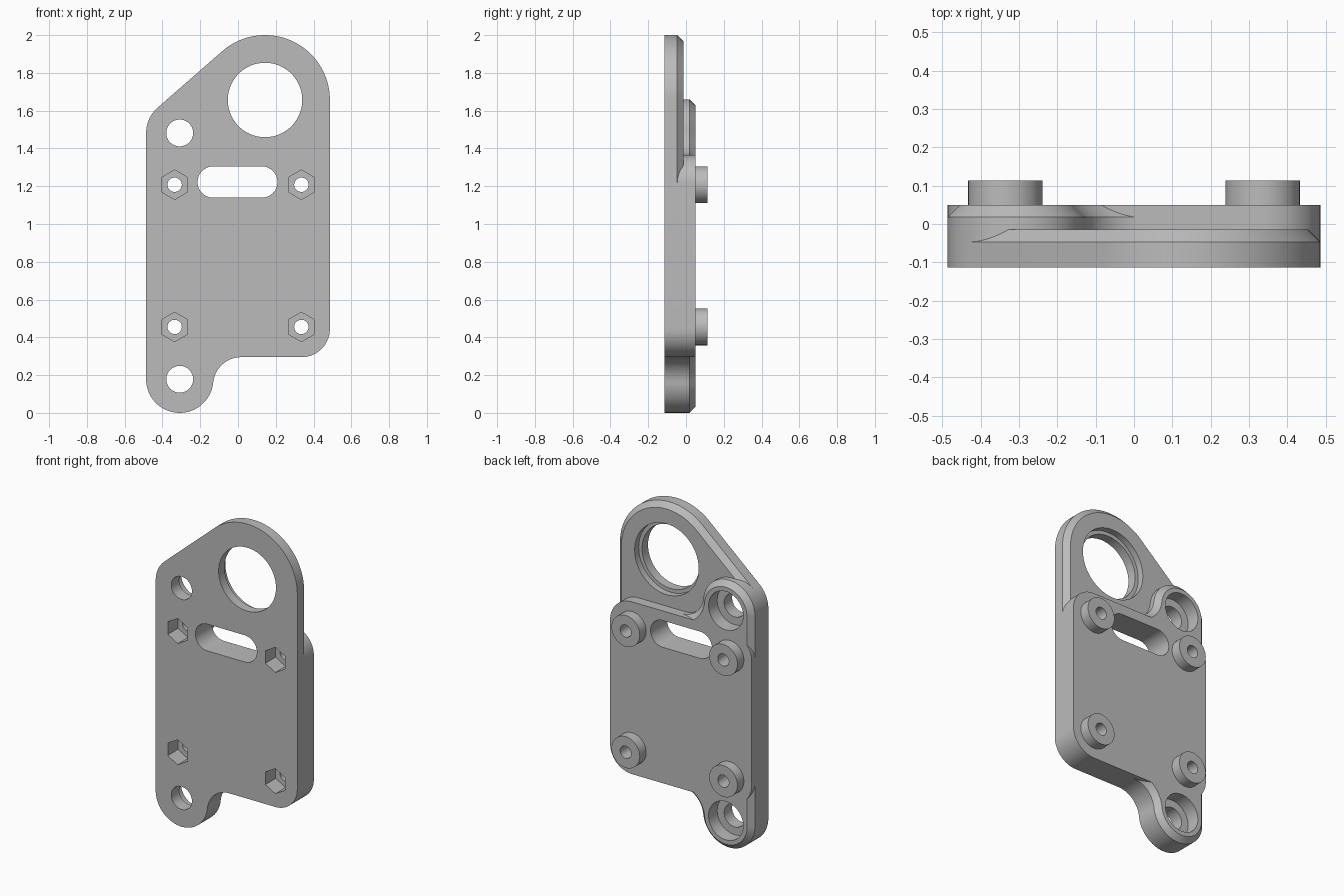
import bpy, bmesh
from math import radians, degrees, cos, sin, acos, atan2, hypot, sqrt

cube = bpy.data.objects.get("Cube")
if cube:
    bpy.data.objects.remove(cube, do_unlink=True)

# Main dimensions
HALF_W = 0.4865
FRONT, THIN_BACK, BODY_BACK, BOSS_BACK = -0.113, -0.0145, 0.0497, 0.113
CHAMFER = 0.032
BOTTOM, TOP = 0.295, 1.365
SUM_Z = BOTTOM + TOP
LOBE_R, FILLET_R, CORNER_R = 0.178, 0.15, 0.15
LOBE_X, LOBE_Z = LOBE_R - HALF_W, SUM_Z - LOBE_R
EYE_R = 0.3435
EYE_X, EYE_Z = HALF_W - EYE_R, 2 - EYE_R

# Angle of the sloped edge that touches both the eye and the upper lobe
dx, dz = EYE_X - LOBE_X, EYE_Z - LOBE_Z
SLOPE = degrees(atan2(dz, dx) + acos((LOBE_R - EYE_R) / hypot(dx, dz)))

# Fillet between the lobe and the flat top of the body
FILLET_Z = TOP + FILLET_R
FILLET_X = LOBE_X + sqrt((LOBE_R + FILLET_R) ** 2 - (FILLET_Z - LOBE_Z) ** 2)
TOUCH = degrees(atan2(FILLET_Z - LOBE_Z, FILLET_X - LOBE_X))


def arc(x, z, r, a0, a1, n=24):
    angles = [radians(a0 + (a1 - a0) * i / n) for i in range(n + 1)]
    return [(x + r * cos(a), z + r * sin(a)) for a in angles]


def disc(x, z, r, n=64):
    return lambda inset: arc(x, z, r - inset, 90, 450, n)[:-1]


def lobe_end(inset):
    """Outer end of the lobe, shared by the body and the eye plate."""
    return arc(LOBE_X, LOBE_Z, LOBE_R - inset, SLOPE, 180, 16)


def eye_outline(inset):
    return (arc(EYE_X, EYE_Z, EYE_R - inset, 0, SLOPE, 48) + lobe_end(inset)
            + [(inset - HALF_W, 1.0), (HALF_W - inset, 1.0)])


def lobes_outline(inset):
    upper = (arc(FILLET_X, FILLET_Z, FILLET_R + inset, 270, 180 + TOUCH)
             + arc(LOBE_X, LOBE_Z, LOBE_R - inset, TOUCH, SLOPE)[1:]
             + lobe_end(inset)[1:])
    return upper + [(x, SUM_Z - z) for x, z in reversed(upper)]


def body_outline(inset):
    cx = HALF_W - CORNER_R
    hi, lo = TOP - CORNER_R, BOTTOM + CORNER_R
    points = []
    for i, (x, z) in enumerate([(cx, hi), (-cx, hi), (-cx, lo), (cx, lo)]):
        points += arc(x, z, CORNER_R - inset, 90 * i, 90 * i + 90, 20)
    return points


def slot_outline(inset):
    r = 0.083 - inset
    return arc(0.126, 1.222, r, -90, 90) + arc(-0.131, 1.222, r, 90, 270)


def prism(name, outline, y0, y1, chamfer=0):
    """Extrude an outline along y, with an optional chamfer on the back rim."""
    layers = [(y0, 0), (y1 - chamfer, 0)]
    if chamfer:
        layers.append((y1, chamfer))
    bm = bmesh.new()
    rings = [[bm.verts.new((x, y, z)) for x, z in outline(inset)]
             for y, inset in layers]
    for a, b in zip(rings, rings[1:]):
        for i in range(len(a)):
            bm.faces.new((a[i - 1], a[i], b[i], b[i - 1]))
    bm.faces.new(rings[0])
    bm.faces.new(rings[-1])
    bmesh.ops.recalc_face_normals(bm, faces=bm.faces)
    mesh = bpy.data.meshes.new(name)
    bm.to_mesh(mesh)
    bm.free()
    obj = bpy.data.objects.new(name, mesh)
    bpy.context.collection.objects.link(obj)
    return obj


def combine(target, tool, operation):
    mod = target.modifiers.new(tool.name, 'BOOLEAN')
    mod.operation, mod.solver, mod.object = operation, 'EXACT', tool
    bpy.context.view_layer.objects.active = target
    bpy.ops.object.modifier_apply(modifier=mod.name)
    bpy.data.objects.remove(tool, do_unlink=True)


# Solid bracket: square body, chamfered lobes, thin eye plate
bracket = prism("mounting_bracket", body_outline, FRONT, BODY_BACK)
combine(bracket, prism("lobes", lobes_outline, FRONT, BODY_BACK, CHAMFER), 'UNION')
combine(bracket, prism("eye_plate", eye_outline, FRONT, THIN_BACK, CHAMFER), 'UNION')

# Four standoff bosses on the back
boss_x = HALF_W - CORNER_R
bosses = [(x, z) for x in (-boss_x + 0.001, boss_x - 0.001) for z in (0.455, 1.208)]
for x, z in bosses:
    combine(bracket, prism("boss", disc(x, z, 0.097), 0, BOSS_BACK), 'UNION')

# Cuts: bolt holes with hexagonal nut pockets in the front
cuts = []
for x, z in bosses:
    cuts.append(("bolt_hole", disc(x, z, 0.038, 32), -0.3, 0.3))
    cuts.append(("nut_pocket", disc(x, z, 0.078, 6), -0.3, FRONT + 0.1))

# Cuts: lobe holes with counterbores from the back
for z in (LOBE_Z, SUM_Z - LOBE_Z):
    cuts.append(("lobe_hole", disc(LOBE_X, z, 0.071, 48), -0.3, 0.3))
    cuts.append(("counterbore", disc(LOBE_X, z, 0.119), BODY_BACK - 0.085, 0.3))

# Cuts: large eye with its rim step, and the slot
cuts.append(("eye_hole", disc(EYE_X, EYE_Z, 0.197, 96), -0.3, 0.3))
cuts.append(("eye_step", disc(EYE_X, EYE_Z, 0.22, 96), THIN_BACK - 0.04, 0.3))
cuts.append(("slot", slot_outline, -0.3, 0.3))
for cut in cuts:
    combine(bracket, prism(*cut), 'DIFFERENCE')

# Single grey finish
grey = bpy.data.materials.new("plain_grey")
grey.use_nodes = True
colour = (0.5, 0.5, 0.5, 1)
grey.diffuse_color = colour
grey.node_tree.nodes["Principled BSDF"].inputs["Base Color"].default_value = colour
bracket.data.materials.clear()
bracket.data.materials.append(grey)

bpy.ops.object.select_all(action='DESELECT')
bracket.select_set(True)
bpy.context.view_layer.objects.active = bracket
bpy.ops.object.shade_smooth_by_angle(angle=radians(30))
